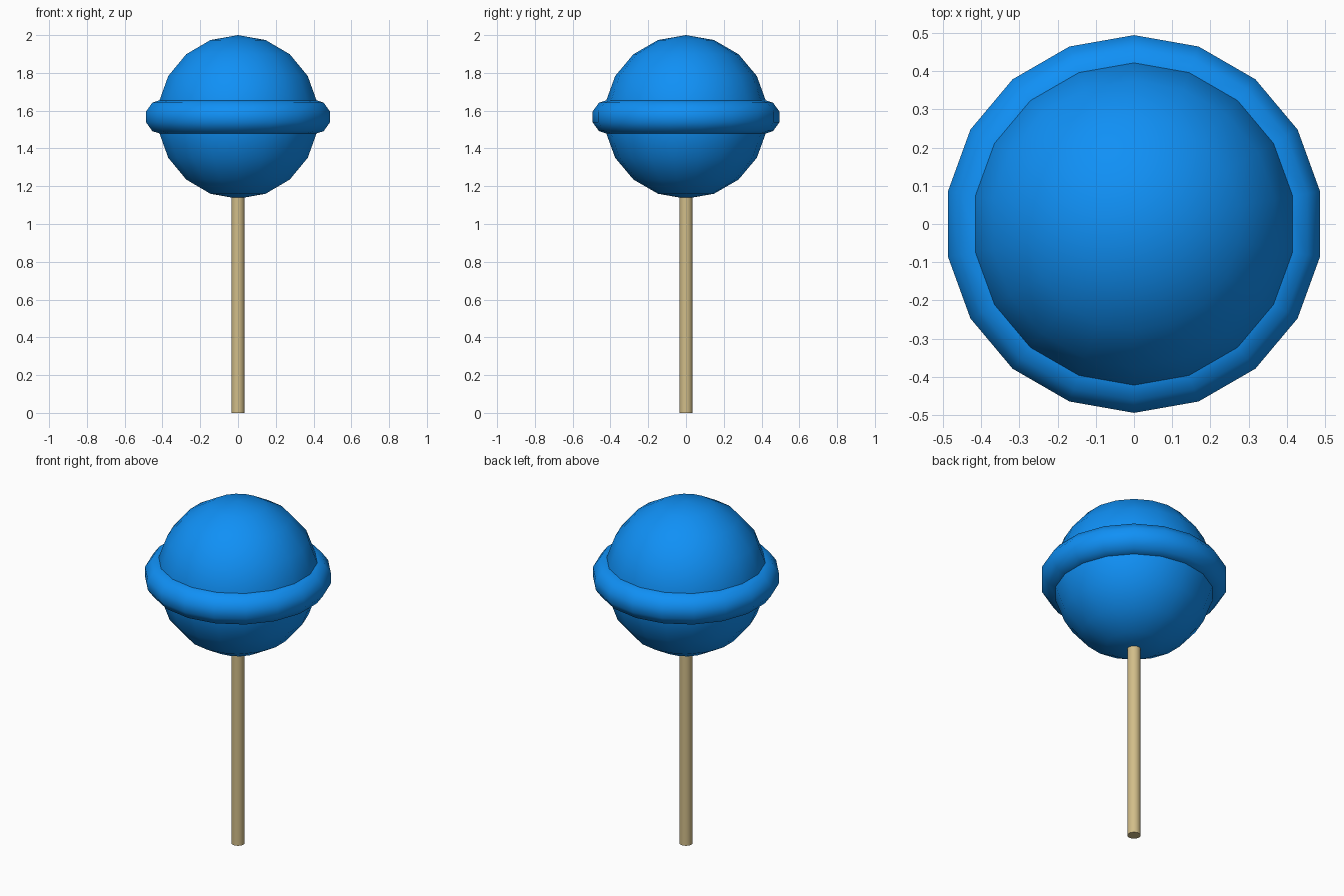
import bpy, bmesh
from math import sin, cos, pi, radians

if "Cube" in bpy.data.objects:
    bpy.data.objects.remove(bpy.data.objects["Cube"])


def material(name, color):
    mat = bpy.data.materials.new(name)
    mat.diffuse_color = color
    mat.use_nodes = True
    mat.node_tree.nodes["Principled BSDF"].inputs["Base Color"].default_value = mat.diffuse_color
    return mat


def lathe(name, profile, mat, closed=False, steps=18, angle=180):
    """Spin a (radius, z) profile around z, starting on the +y axis."""
    bm = bmesh.new()
    verts = [bm.verts.new((0, r, z)) for r, z in profile]
    pairs = list(zip(verts, verts[1:]))
    if closed:
        pairs.append((verts[-1], verts[0]))
    edges = [bm.edges.new(p) for p in pairs]
    bmesh.ops.spin(bm, geom=verts + edges, cent=(0, 0, 0), axis=(0, 0, 1),
                   angle=2 * pi, steps=steps, use_duplicate=False)
    bmesh.ops.remove_doubles(bm, verts=bm.verts[:], dist=0.0005)
    bmesh.ops.recalc_face_normals(bm, faces=bm.faces[:])
    mesh = bpy.data.meshes.new(name)
    bm.to_mesh(mesh)
    bm.free()
    obj = bpy.data.objects.new(name, mesh)
    bpy.context.collection.objects.link(obj)
    mesh.materials.append(mat)
    bpy.ops.object.select_all(action='DESELECT')
    obj.select_set(True)
    bpy.context.view_layer.objects.active = obj
    bpy.ops.object.shade_smooth_by_angle(angle=radians(60))
    return obj


blue = material("candy_blue", (0.005, 0.28, 0.92, 1))
tan = material("stick_tan", (0.64, 0.51, 0.25, 1))
Z = 1.567

# Candy ball: nine bands from pole to pole
lathe("candy_ball", [(0.433 * sin(i * pi / 9), Z + 0.433 * cos(i * pi / 9))
                     for i in range(10)], blue)

# Ring around the middle of the candy
ring_angles = [radians(18 + 36 * i) for i in range(10)]
lathe("candy_ring", [(0.406 + 0.093 * cos(a), Z + 0.093 * sin(a))
                     for a in ring_angles], blue, closed=True)

# Stick with flat ends, running up into the candy
lathe("stick", [(0, 0), (0.035, 0), (0.035, 1.2), (0, 1.2)], tan)
